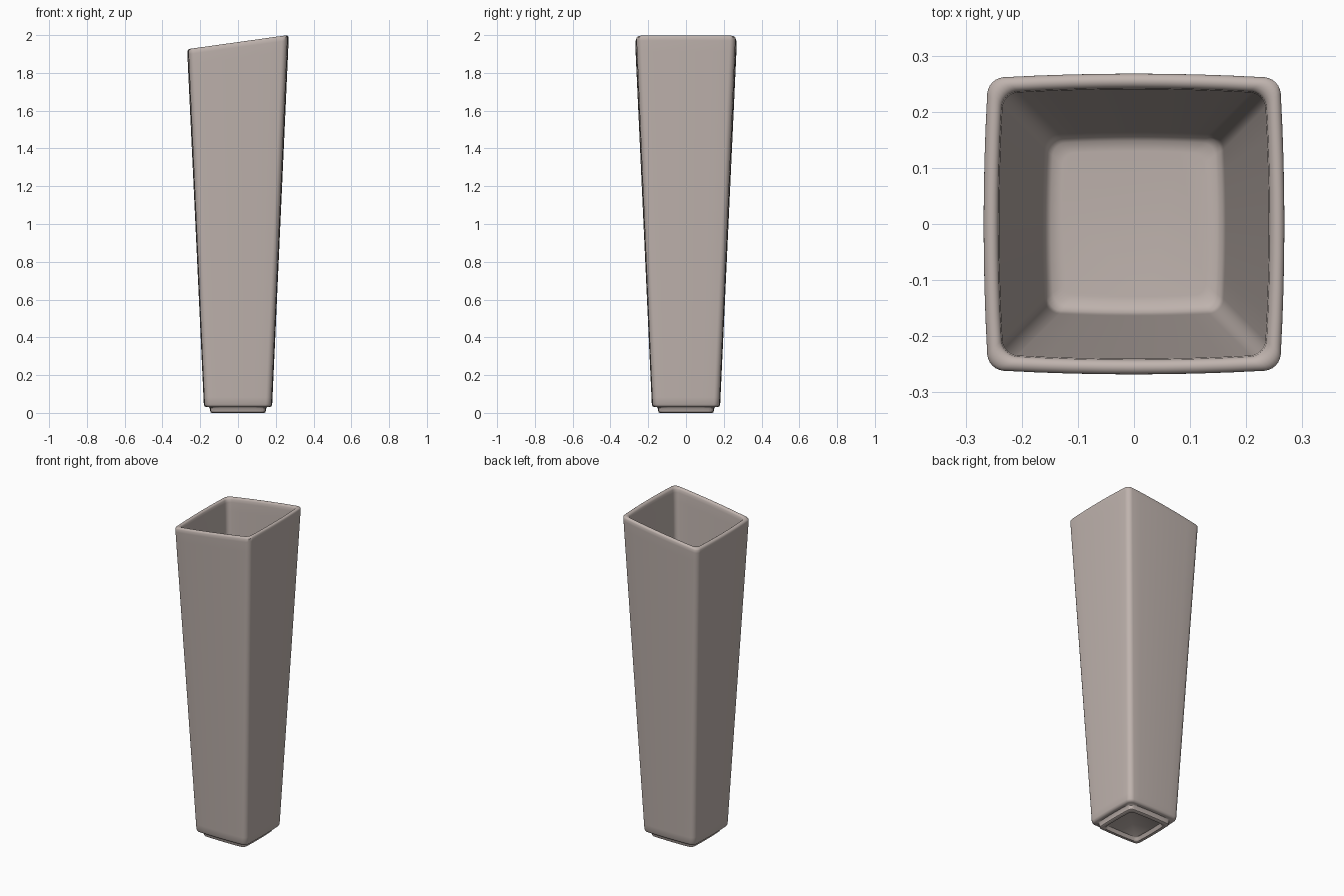
import bpy
import bmesh
import math

cube = bpy.data.objects.get("Cube")
if cube:
    bpy.data.objects.remove(cube, do_unlink=True)

SLANT = 0.14      # slope of the rim across the width
HEIGHT = 1.963    # rim height at the centre
CORNER_STEPS = 6
SIDE_STEPS = 8


def make_material(name, color):
    mat = bpy.data.materials.new(name)
    mat.use_nodes = True
    mat.diffuse_color = color
    bsdf = mat.node_tree.nodes["Principled BSDF"]
    bsdf.inputs["Base Color"].default_value = color
    bsdf.inputs["Roughness"].default_value = 0.5
    return mat


def rounded_square(half, radius):
    """Outline with rounded corners and very slightly bowed sides."""
    flat = half - radius
    side = []
    for i in range(SIDE_STEPS):
        side.append((half, -flat + 2 * flat * i / SIDE_STEPS))
    for i in range(CORNER_STEPS):
        a = math.pi / 2 * i / CORNER_STEPS
        side.append((flat + radius * math.cos(a), flat + radius * math.sin(a)))
    points = []
    for k in range(4):
        c, s = round(math.cos(k * math.pi / 2)), round(math.sin(k * math.pi / 2))
        points += [(x * c - y * s, x * s + y * c) for x, y in side]
    bow = 0.03
    return [(x * (1 - bow * (y / half) ** 2), y * (1 - bow * (x / half) ** 2))
            for x, y in points]


def loft(name, profile, mat):
    """Skin rings of (half width, height, corner radius) and cap both ends."""
    bm = bmesh.new()
    rings = []
    for half, z, radius in profile:
        blend = max(0.0, (z - 0.2) / (HEIGHT - 0.2))
        rings.append([bm.verts.new((x, y, z + SLANT * x * blend))
                      for x, y in rounded_square(half, radius)])
    for low, high in zip(rings, rings[1:]):
        n = len(low)
        for i in range(n):
            j = (i + 1) % n
            bm.faces.new((low[i], low[j], high[j], high[i]))
    bm.faces.new(rings[0][::-1])
    bm.faces.new(rings[-1])
    bmesh.ops.recalc_face_normals(bm, faces=bm.faces)
    mesh = bpy.data.meshes.new(name)
    bm.to_mesh(mesh)
    bm.free()
    mesh.materials.append(mat)
    obj = bpy.data.objects.new(name, mesh)
    bpy.context.collection.objects.link(obj)
    bpy.ops.object.select_all(action="DESELECT")
    obj.select_set(True)
    bpy.context.view_layer.objects.active = obj
    bpy.ops.object.shade_smooth_by_angle(angle=math.radians(40))
    return obj


ceramic = make_material("warm_grey_ceramic", (0.52, 0.45, 0.42, 1))

# Underside recess and foot
profile = [(0.112, 0.02, 0.02), (0.116, 0.016, 0.02), (0.12, 0.004, 0.02),
           (0.124, 0, 0.02), (0.14, 0, 0.02), (0.146, 0.004, 0.022),
           (0.15, 0.026, 0.024), (0.154, 0.03, 0.024)]
# Rounded lower edge of the body
profile += [(0.168, 0.031, 0.025), (0.176, 0.035, 0.028), (0.181, 0.045, 0.03)]
# Tapering outer wall
profile += [(0.181 + 0.087 * t, 0.045 + 1.89 * t, 0.03)
            for t in (0.02, 0.2, 0.4, 0.6, 0.8, 0.97, 1)]
# Rounded rim
for i in range(1, 8):
    a = math.pi * i / 8
    profile.append((0.255 + 0.014 * math.cos(a),
                    HEIGHT - 0.016 + 0.016 * math.sin(a), 0.028))
# Inner wall and floor
profile += [(0.24 - 0.078 * t, 1.935 - 1.83 * t, 0.026)
            for t in (0, 0.03, 0.25, 0.5, 0.75, 0.98, 1)]
profile += [(0.158, 0.09, 0.024), (0.148, 0.08, 0.022), (0.13, 0.078, 0.02)]

loft("square_vase", profile, ceramic)
